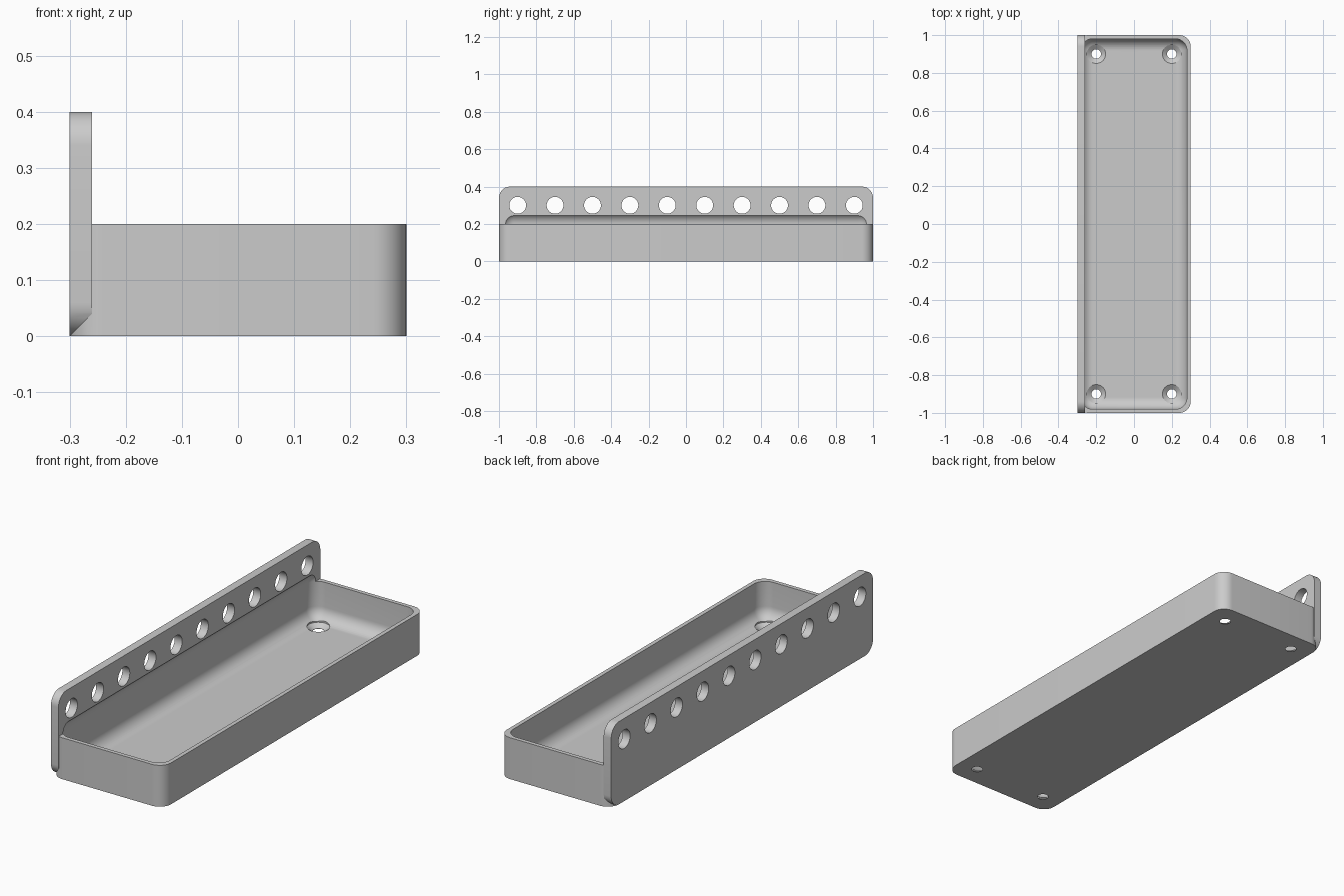
import bpy
import bmesh
import math
from mathutils import Matrix

if "Cube" in bpy.data.objects:
    bpy.data.objects.remove(bpy.data.objects["Cube"], do_unlink=True)

ROUND = 0.06   # shared corner radius
WALL = 0.02    # tray wall and floor
SEGMENTS = 10

grey = bpy.data.materials.new("plain grey")
grey.use_nodes = True
colour = (0.6, 0.6, 0.6, 1)
grey.diffuse_color = colour
grey.node_tree.nodes["Principled BSDF"].inputs["Base Color"].default_value = colour


def add_object(name, bm):
    bmesh.ops.recalc_face_normals(bm, faces=bm.faces)
    mesh = bpy.data.meshes.new(name)
    bm.to_mesh(mesh)
    bm.free()
    mesh.materials.append(grey)
    obj = bpy.data.objects.new(name, mesh)
    bpy.context.collection.objects.link(obj)
    return obj


def rounded_box(name, low, high, axes):
    """Box between two corners, rounding the edges that run along the given axes."""
    bm = bmesh.new()
    bmesh.ops.create_cube(bm, size=1)
    for v in bm.verts:
        v.co = [low[i] if v.co[i] < 0 else high[i] for i in range(3)]
    edges = [e for e in bm.edges
             if any(abs(e.verts[0].co[a] - e.verts[1].co[a]) > 1e-4 for a in axes)]
    bmesh.ops.bevel(bm, geom=edges, offset=ROUND, offset_type='OFFSET',
                    segments=SEGMENTS, profile=0.5, affect='EDGES', clamp_overlap=False)
    bmesh.ops.remove_doubles(bm, verts=bm.verts, dist=1e-5)
    return add_object(name, bm)


def add_lathe(bm, profile, place, steps=40):
    """Closed solid of revolution from (radius, height) pairs."""
    rings = [[bm.verts.new(place @ Matrix.Rotation(math.tau * i / steps, 4, 'Z')
                           @ Matrix.Translation((r, 0, h)).to_translation())
              for i in range(steps)] for r, h in profile]
    for a, b in zip(rings, rings[1:]):
        for i in range(steps):
            j = (i + 1) % steps
            bm.faces.new((a[i], a[j], b[j], b[i]))
    bm.faces.new(rings[0])
    bm.faces.new(rings[-1])


def combine(target, other, operation):
    other.hide_render = True
    mod = target.modifiers.new(operation.lower(), 'BOOLEAN')
    mod.operation = operation
    mod.solver = 'EXACT'
    mod.object = other
    bpy.context.view_layer.objects.active = target
    bpy.ops.object.modifier_apply(modifier=mod.name)
    bpy.data.objects.remove(other, do_unlink=True)


# Tray body joined to the tall side plate
tray = rounded_box("tray_with_side_plate", (-0.3, -1, 0), (0.3, 1, 0.2), (2,))
plate = rounded_box("side_plate", (-0.3, -1, 0), (-0.26, 1, 0.4), (0,))
combine(tray, plate, 'UNION')

# Fully rounded hollow, which also bites a shallow recess into the plate
hollow = rounded_box("hollow_cutter", (-0.3 + WALL, -1 + WALL, WALL),
                     (0.3 - WALL, 1 - WALL, 0.2 + ROUND), (0, 1, 2))
combine(tray, hollow, 'DIFFERENCE')

# Row of round holes through the plate
bm = bmesh.new()
for i in range(10):
    place = Matrix.Translation((-0.28, -0.9 + 0.2 * i, 0.3)) @ Matrix.Rotation(math.pi / 2, 4, 'Y')
    add_lathe(bm, [(0.045, -0.05), (0.045, 0.05)], place)
combine(tray, add_object("plate_hole_cutter", bm), 'DIFFERENCE')

# Countersunk screw holes in the floor corners
bm = bmesh.new()
for x in (-0.2, 0.2):
    for y in (-0.9, 0.9):
        add_lathe(bm, [(0.025, -0.05), (0.025, 0.001), (0.05, WALL), (0.05, 0.1)],
                  Matrix.Translation((x, y, 0)))
combine(tray, add_object("screw_hole_cutter", bm), 'DIFFERENCE')

# Smooth curves, crisp edges
bpy.ops.object.select_all(action='DESELECT')
tray.select_set(True)
bpy.context.view_layer.objects.active = tray
bpy.ops.object.shade_smooth_by_angle(angle=math.radians(30))
